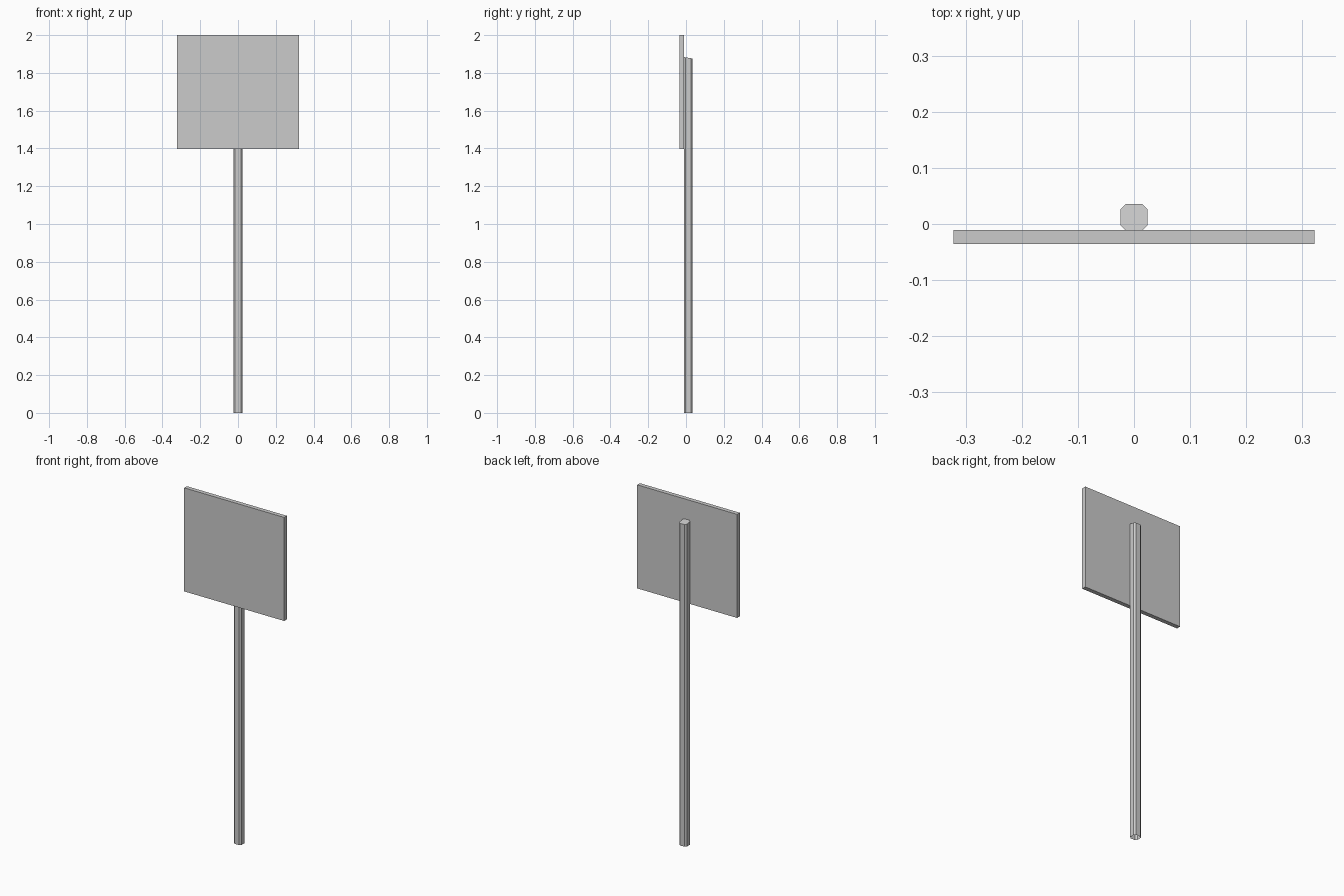
import bpy, bmesh

if "Cube" in bpy.data.objects:
    bpy.data.objects.remove(bpy.data.objects["Cube"])


def make_object(name, bm):
    bmesh.ops.recalc_face_normals(bm, faces=bm.faces)
    mesh = bpy.data.meshes.new(name)
    bm.to_mesh(mesh)
    bm.free()
    obj = bpy.data.objects.new(name, mesh)
    bpy.context.collection.objects.link(obj)
    return obj


# Sign board: thin flat panel at the top front
bpy.ops.mesh.primitive_cube_add(size=1, location=(0, -0.023, 1.6985))
board = bpy.context.object
board.name = "sign_board"
board.scale = (0.644, 0.025, 0.603)

# Post: square tube with chamfered corners, sloped cap, open at the foot
HALF_W, Y0, Y1, CUT = 0.024, -0.011, 0.0355, 0.009
Z_FRONT, Z_BACK = 1.884, 1.876
right = [(HALF_W - CUT, Y0), (HALF_W, Y0 + CUT),
         (HALF_W, Y1 - CUT), (HALF_W - CUT, Y1)]
outline = right + [(-x, y) for x, y in reversed(right)]


def top_height(y):
    return Z_FRONT + (Z_BACK - Z_FRONT) * (y - Y0) / (Y1 - Y0)


bm = bmesh.new()
foot = [bm.verts.new((x, y, 0)) for x, y in outline]
head = [bm.verts.new((x, y, top_height(y))) for x, y in outline]
for i in range(len(outline)):
    j = (i + 1) % len(outline)
    bm.faces.new((foot[i], foot[j], head[j], head[i]))
bm.faces.new(head)
make_object("post", bm)
